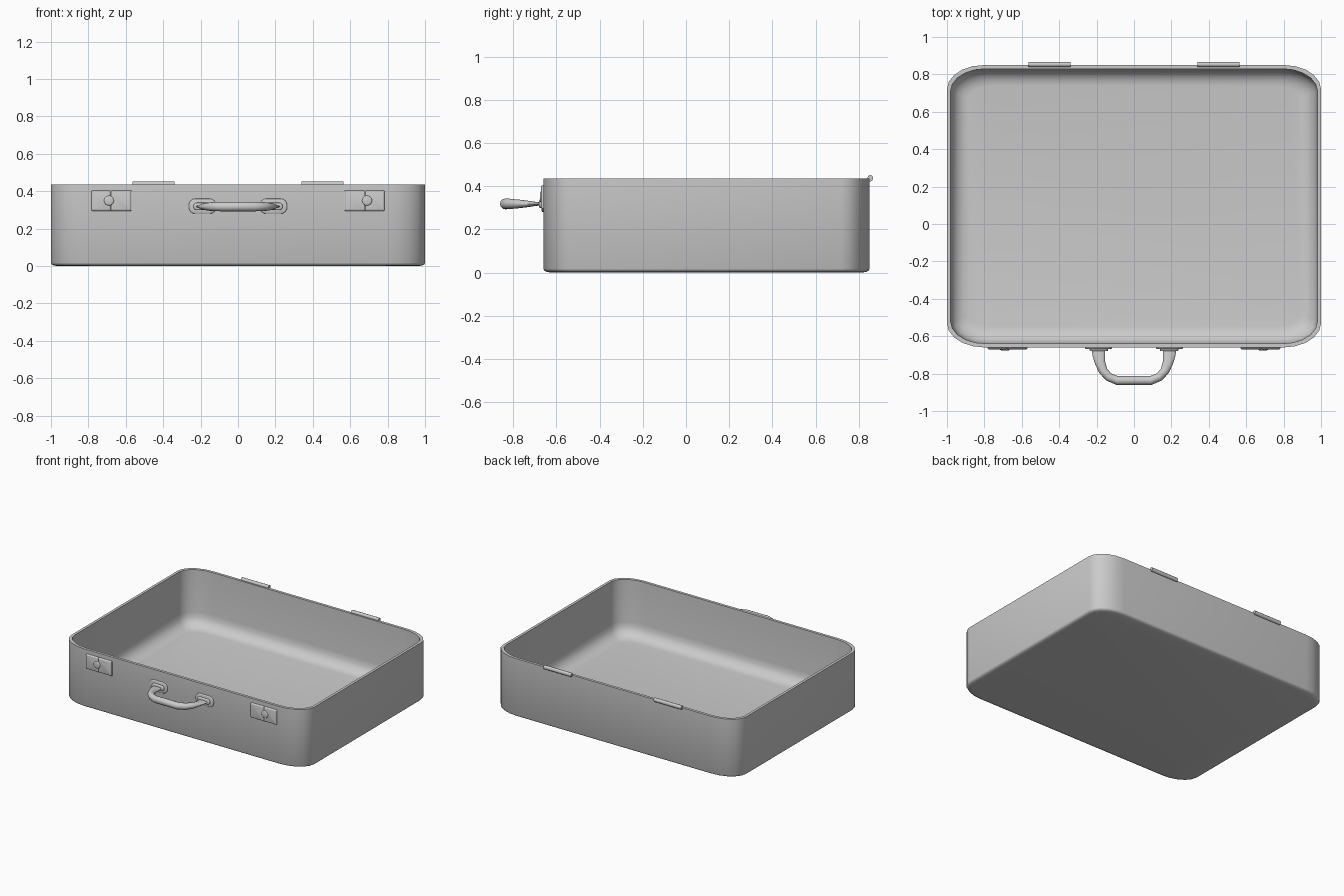
import bpy, bmesh, math
from mathutils import Vector

cube = bpy.data.objects.get("Cube")
if cube:
    bpy.data.objects.remove(cube, do_unlink=True)

grey = bpy.data.materials.new("plain grey")
grey.use_nodes = True
COLOUR = (0.6, 0.6, 0.6, 1)
grey.diffuse_color = COLOUR
grey.node_tree.nodes["Principled BSDF"].inputs["Base Color"].default_value = COLOUR

FRONT, BACK = -0.66, 0.85
MID_Y, HALF_Y = (FRONT + BACK) / 2, (BACK - FRONT) / 2


def finish(name, bm, angle=40):
    bmesh.ops.recalc_face_normals(bm, faces=bm.faces)
    mesh = bpy.data.meshes.new(name)
    bm.to_mesh(mesh)
    bm.free()
    mesh.materials.append(grey)
    obj = bpy.data.objects.new(name, mesh)
    bpy.context.collection.objects.link(obj)
    bpy.ops.object.select_all(action='DESELECT')
    obj.select_set(True)
    bpy.context.view_layer.objects.active = obj
    bpy.ops.object.shade_smooth_by_angle(angle=math.radians(angle))
    return obj


def loft(bm, rings):
    """Skin a list of closed rings and cap both ends."""
    loops = [[bm.verts.new(p) for p in ring] for ring in rings]
    for a, b in zip(loops, loops[1:]):
        for i in range(len(a)):
            j = (i + 1) % len(a)
            bm.faces.new((a[i], a[j], b[j], b[i]))
    bm.faces.new(loops[0][::-1])
    bm.faces.new(loops[-1])


def rounded(hx, hy, rx, ry, steps):
    """Rounded rectangle outline with elliptical corners."""
    pts = []
    for quarter, (sx, sy) in enumerate([(1, 1), (-1, 1), (-1, -1), (1, -1)]):
        for k in range(steps + 1):
            a = math.pi / 2 * (quarter + k / steps)
            pts.append((sx * (hx - rx) + rx * math.cos(a),
                        sy * (hy - ry) + ry * math.sin(a)))
    return pts


def plate(name, cx, cz, hx, hz, r, depth, rim, steps=4):
    """Bevelled plate standing on the front wall."""
    bm = bmesh.new()
    rings = []
    for inset, d in ((0, -0.005), (0, depth - rim), (rim * 0.4, depth - rim * 0.3), (rim * 1.3, depth)):
        rad = max(r - inset, 0.002)
        rings.append([(cx + x, FRONT - d, cz + z)
                      for x, z in rounded(hx - inset, hz - inset, rad, rad, steps)])
    loft(bm, rings)
    return finish(name, bm, 50)


# Open tray: up the outside, over the rim, down the inside to the floor
def tray_ring(inset, z):
    outline = rounded(1 - inset, HALF_Y - inset, 0.2 - inset * 0.6, 0.13 - inset * 0.6, 5)
    return [(x, y + MID_Y, z) for x, y in outline]


section = [(0.04, 0), (0.015, 0.003), (0.004, 0.009), (0, 0.018), (0, 0.435),
           (0.02, 0.435), (0.022, 0.12)]
section += [(0.022 + 0.09 * (1 - math.cos(t)), 0.11 - 0.09 * math.sin(t))
            for t in (math.pi / 2 * k / 5 for k in range(1, 6))]
bm = bmesh.new()
loft(bm, [tray_ring(*s) for s in section])
finish("case_tray", bm)

# Carrying handle: flat at the ends, round in the grip
half = [(0.19, -0.665, 0.036, 0.006), (0.188, -0.70, 0.034, 0.010),
        (0.182, -0.74, 0.028, 0.016), (0.165, -0.785, 0.024, 0.021),
        (0.135, -0.818, 0.023, 0.024), (0.09, -0.837, 0.024, 0.025)]
path = [(-x, y, w, h) for x, y, w, h in half] + half[::-1]
rings = []
for i, (x, y, w, h) in enumerate(path):
    before, after = path[max(i - 1, 0)], path[min(i + 1, len(path) - 1)]
    along = Vector((after[0] - before[0], after[1] - before[1])).normalized()
    side = Vector((-along.y, along.x))
    ring = []
    for k in range(12):
        a = math.tau * k / 12
        p = Vector((x, y)) + side * w * math.cos(a)
        ring.append((p.x, p.y, 0.318 + h * math.sin(a)))
    rings.append(ring)
bm = bmesh.new()
loft(bm, rings)
finish("carry_handle", bm, 60)

for side, word in ((1, "left"), (-1, "right")):
    # Handle mounts
    plate("handle_base_" + word, side * 0.19, 0.32, 0.073, 0.04, 0.034, 0.008, 0.005)
    plate("handle_socket_" + word, side * 0.188, 0.319, 0.05, 0.02, 0.018, 0.02, 0.005)

    # Latches: two leaves with a round button
    plate("latch_back_" + word, side * 0.676, 0.35, 0.107, 0.055, 0.006, 0.005, 0.002)
    for cx, hx, leaf in ((0.626, 0.054, "inner"), (0.732, 0.051, "outer")):
        plate(f"latch_{leaf}_{word}", side * cx, 0.35, hx, 0.054, 0.006, 0.011, 0.006)
    plate("latch_button_" + word, side * 0.69, 0.35, 0.027, 0.027, 0.027, 0.016, 0.006, 5)

    # Hinge knuckles on the back rim
    bm = bmesh.new()
    loft(bm, [[(side * x, 0.853 + 0.013 * math.cos(math.tau * k / 12),
                0.437 + 0.015 * math.sin(math.tau * k / 12)) for k in range(12)]
              for x in (0.34, 0.565)])
    finish("hinge_" + word, bm)
